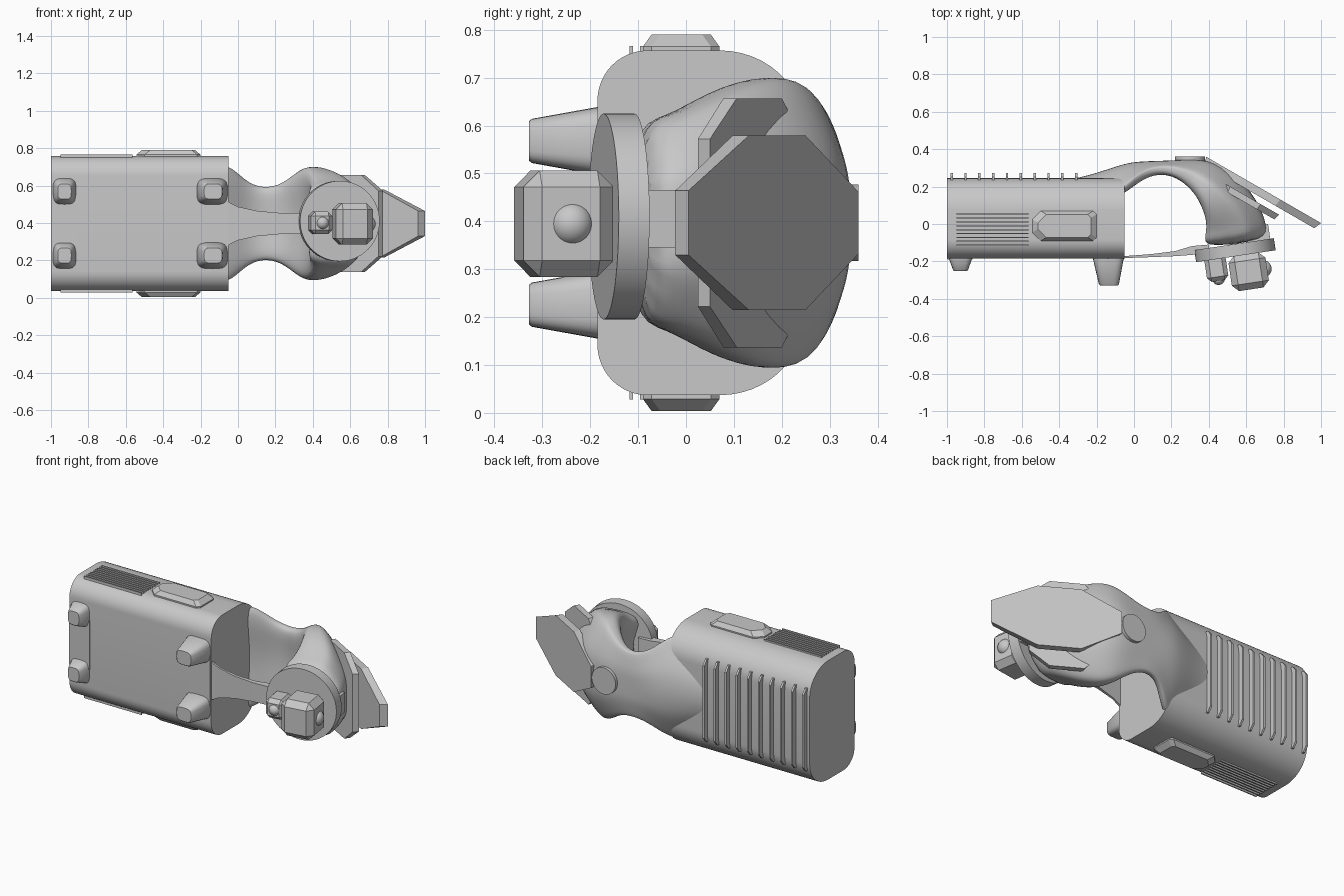
import bpy, bmesh, math
from mathutils import Vector, Matrix

if "Cube" in bpy.data.objects:
    bpy.data.objects.remove(bpy.data.objects["Cube"])

grey = bpy.data.materials.new("plain_grey")
grey.use_nodes = True
COLOUR = (0.58, 0.58, 0.58, 1)
grey.diffuse_color = COLOUR
grey.node_tree.nodes["Principled BSDF"].inputs["Base Color"].default_value = COLOUR
MID = 0.397  # height of the symmetry plane


def finish(name, bm, bevel=0, smooth=None):
    """Turn a bmesh into a named object with material, bevel and shading."""
    bmesh.ops.recalc_face_normals(bm, faces=bm.faces)
    if bevel:
        bmesh.ops.bevel(bm, geom=bm.edges[:], offset=bevel, segments=1,
                        affect='EDGES', profile=0.5)
    mesh = bpy.data.meshes.new(name)
    bm.to_mesh(mesh)
    bm.free()
    obj = bpy.data.objects.new(name, mesh)
    bpy.context.collection.objects.link(obj)
    mesh.materials.append(grey)
    if smooth:
        bpy.ops.object.select_all(action='DESELECT')
        obj.select_set(True)
        bpy.context.view_layer.objects.active = obj
        bpy.ops.object.shade_smooth_by_angle(angle=math.radians(smooth))
    return obj


def loft(name, rings, smooth=None):
    """Skin a list of equal-length rings and cap both ends."""
    bm = bmesh.new()
    rows = [[bm.verts.new(p) for p in ring] for ring in rings]
    for a, b in zip(rows, rows[1:]):
        for i in range(len(a)):
            j = (i + 1) % len(a)
            bm.faces.new((a[i], a[j], b[j], b[i]))
    bm.faces.new(rows[0])
    bm.faces.new(rows[-1])
    return finish(name, bm, 0, smooth)


def box(name, centre, size, bevel=0, turn=0):
    bm = bmesh.new()
    m = (Matrix.Translation(centre) @ Matrix.Rotation(turn, 4, 'Z')
         @ Matrix.Diagonal((*size, 1)))
    bmesh.ops.create_cube(bm, size=1, matrix=m)
    return finish(name, bm, bevel)


def disc(name, centre, radius, depth, turn=0):
    bm = bmesh.new()
    m = (Matrix.Translation(centre) @ Matrix.Rotation(turn, 4, 'Z')
         @ Matrix.Rotation(math.pi / 2, 4, 'X'))
    bmesh.ops.create_cone(bm, cap_ends=True, segments=64, radius1=radius,
                          radius2=radius, depth=depth, matrix=m)
    return finish(name, bm, 0, 30)


def ball(name, centre, radius):
    bm = bmesh.new()
    bmesh.ops.create_uvsphere(bm, u_segments=24, v_segments=14, radius=radius,
                              matrix=Matrix.Translation(centre))
    return finish(name, bm, 0, 60)


# Main casing: rounded section in (y, z), softer at the back corners
section = []
for y, dz, ry, rz, start in ((-0.08, -0.255, 0.105, 0.105, 180), (0.07, -0.2, 0.175, 0.16, 270),
                             (0.07, 0.2, 0.175, 0.16, 0), (-0.08, 0.255, 0.105, 0.105, 90)):
    for k in range(13):
        a = math.radians(start + k * 7.5)
        section.append((y + ry * math.cos(a), MID + dz + rz * math.sin(a)))
loft("casing", [[(x, y, z) for y, z in section] for x in (-1, -0.05)], 30)

# Straight cooling ribs down the back
for n in range(10):
    x = -0.975 + n * 0.074
    outline = ((0.2, 0.15), (0.25, 0.15), (0.274, 0.18),
               (0.274, 0.62), (0.25, 0.65), (0.2, 0.65))
    loft("back_rib", [[(x + dx, y, z) for y, z in outline] for dx in (-0.006, 0.006)])

# Arm sweeping from the casing round to the head:
# outer x, y, inner x, y, half height, shoulder slope
stations = (
    (-0.5, 0.225, -0.5, 0.08, 0.22, 0.8), (-0.32, 0.24, -0.32, 0.08, 0.25, 0.9),
    (-0.18, 0.28, -0.18, 0.09, 0.31, 0.9), (-0.05, 0.325, -0.05, 0.16, 0.32, 0.8),
    (0.03, 0.335, 0.04, 0.235, 0.225, 0.4), (0.13, 0.337, 0.13, 0.27, 0.185, 0),
    (0.25, 0.342, 0.23, 0.25, 0.205, 0.1), (0.4, 0.35, 0.32, 0.17, 0.3, 0.35),
    (0.54, 0.275, 0.365, 0.08, 0.305, 0.3), (0.66, 0.13, 0.385, 0, 0.268, 0.1),
    (0.71, 0.0, 0.375, -0.06, 0.222, 0), (0.71, -0.09, 0.365, -0.13, 0.205, 0))
# Section: flat narrow back, sloped shoulders, scooped inner side
half = ((1, 0.2), (1, 0.45), (0.7, 0.76), (0.4, 1), (0, 1.01),
        (-0.5, 1), (-0.9, 0.92), (-1, 0.7), (-0.82, 0.35))
arm_section = [(1, 0), *half, (-0.75, 0), *[(u, -v) for u, v in reversed(half)]]
rings = []
for ox, oy, ix, iy, h, slope in stations:
    o, i = Vector((ox, oy, MID)), Vector((ix, iy, MID))
    rings.append([(o + i) / 2 + (o - i) / 2 * (u - slope * v * v * (u + 1) / 1.4)
                  + Vector((0, 0, h * v)) for u, v in arm_section])
arm = loft("arm", rings, 60)
soften = arm.modifiers.new("soften", 'SUBSURF')
soften.levels = soften.render_levels = 2

# Front strap that closes the grip opening
strap = []
for x, front, back, h in ((-0.06, -0.184, -0.172, 0.12), (0, -0.18, -0.168, 0.09),
                          (0.1, -0.177, -0.16, 0.068), (0.22, -0.172, -0.145, 0.057),
                          (0.31, -0.165, -0.118, 0.056), (0.4, -0.155, -0.11, 0.056)):
    strap.append([(x, front, MID - h), (x, front, MID + h),
                  (x, back, MID + h), (x, back, MID - h)])
loft("front_strap", strap, 30)

# Round button on the back of the elbow
disc("elbow_button", (0.3, 0.343, MID), 0.08, 0.034)

# Head disc with its two blocks, all turned together
TURN = math.radians(8.5)
disc("head_disc", (0.54, -0.14, 0.41), 0.215, 0.065, TURN)
box("large_block", (0.613, -0.255, 0.395), (0.2, 0.19, 0.222), 0.034, TURN)
ball("large_block_dome", (0.69, -0.24, 0.395), 0.046)
box("small_block", (0.44, -0.235, 0.4), (0.115, 0.14, 0.12), 0.022, TURN)
ball("small_block_dome", (0.452, -0.292, 0.4), 0.034)
box("disc_bracket", (0.66, -0.06, 0.405), (0.13, 0.1, 0.12), 0, TURN)


# Angled armour plates beside the head
def plate(name, start, end, depth, outline):
    a, b = Vector((*start, MID)), Vector((*end, MID))
    along = b - a
    inward = Vector((along.y, -along.x, 0)).normalized() * depth

    def ring(shift, shrink):
        upper = [(a + along * (0.5 + (t - 0.5) * shrink) + shift, h) for t, h in outline]
        return ([p + Vector((0, 0, h)) for p, h in upper]
                + [p - Vector((0, 0, h)) for p, h in reversed(upper)])
    loft(name, [ring(inward * 0, 1), ring(inward, 0.95)])


plate("outer_plate", (0.385, 0.36), (1.0, 0.005), 0.042,
      ((0, 0.065), (0.31, 0.182), (0.645, 0.182), (1, 0.067)))
plate("inner_plate", (0.47, 0.225), (0.775, 0.05), 0.034,
      ((0, 0.21), (0.14, 0.26), (0.68, 0.26), (1, 0.175)))

# Feet on the front, mirrored about the middle height
for side in (-1, 1):
    for name, x0, x1, tip, lean in (("short_foot", -0.99, -0.865, -0.25, 0),
                                    ("long_foot", -0.22, -0.055, -0.328, 0.01)):
        cx, w = (x0 + x1) / 2, (x1 - x0) / 2
        feet = []
        for y, scale in ((-0.15, 1), (-0.184, 1), (tip + 0.006, 0.65), (tip, 0.58)):
            ring = []
            for k in range(24):
                c, s = math.cos(k * math.pi / 12), math.sin(k * math.pi / 12)
                ring.append((cx + lean * (1 - scale) + w * scale * math.copysign(abs(c) ** 0.55, c), y,
                             MID + side * 0.171 + 0.071 * scale * math.copysign(abs(s) ** 0.55, s)))
            feet.append(ring)
        loft(name, feet, 40)

    # Side pods and vent slats on both flanks
    flank = MID + side * 0.36
    pod = []
    for dz, inset in ((-0.02, 0), (0.008, 0), (0.033, 0.03)):
        x, y, c, d = 0.172 - inset, 0.08 - inset * 0.6, 0.045, 0.018
        pod.append([(-0.372 + px, -0.01 + py, flank + side * dz) for px, py in (
            (-x, -y + c), (-x + c, -y), (x - d, -y), (x, -y + d),
            (x, y - d), (x - d, y), (-x + c, y), (-x, y - c))])
    loft("side_pod", pod)
    for n in range(9):
        box("vent_slat", (-0.757, -0.114 + n * 0.021, flank - side * 0.002),
            (0.385, 0.007, 0.022))

# Flat bars joining each pair of feet
box("left_foot_bar", (-0.127, -0.184, MID), (0.145, 0.014, 0.3))
box("right_foot_bar", (-0.93, -0.184, MID), (0.135, 0.014, 0.3))
